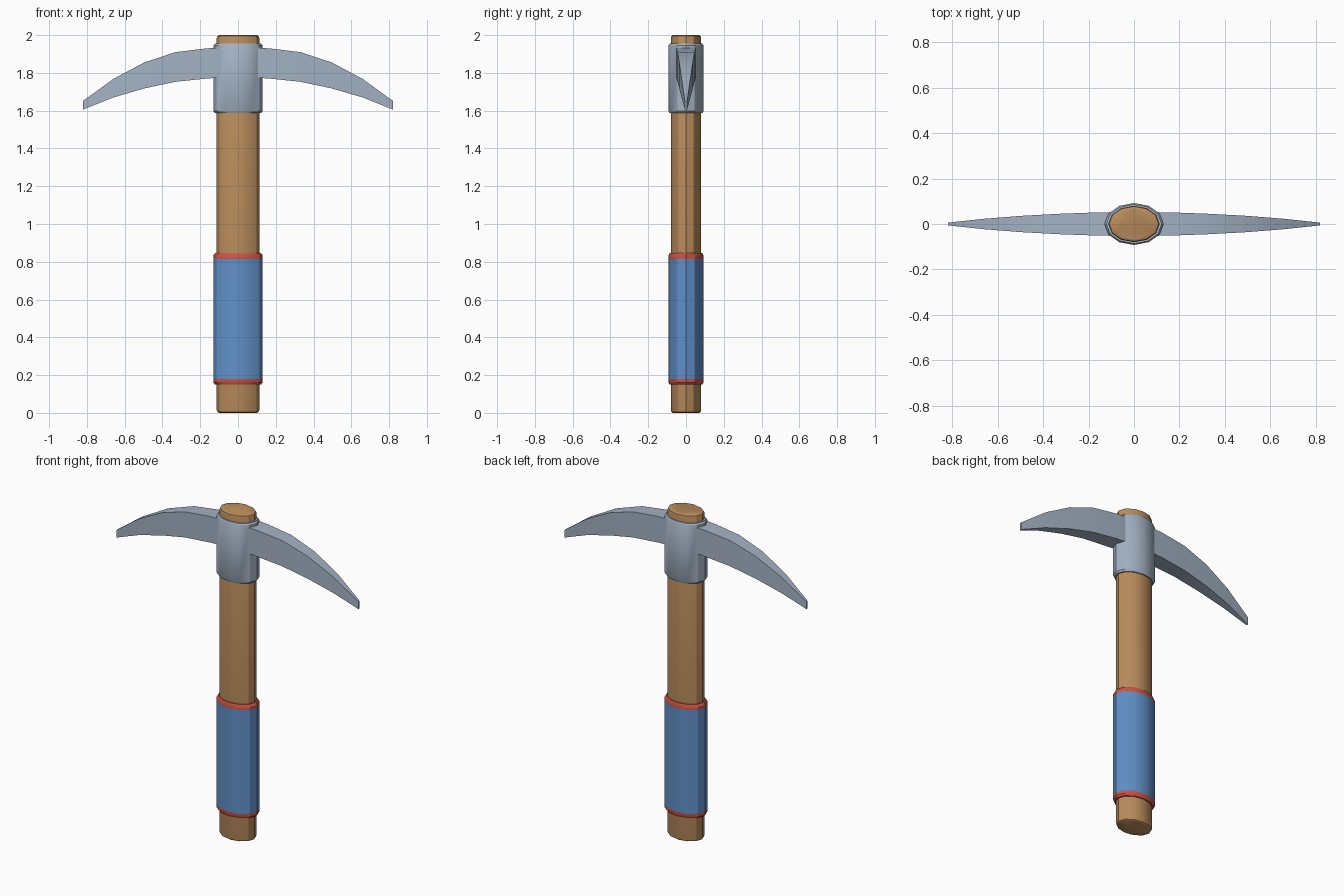
import bpy, bmesh, math

if "Cube" in bpy.data.objects:
    bpy.data.objects.remove(bpy.data.objects["Cube"])

SIDES = 12
ASPECT = 0.71  # the shaft is oval: depth / width


def material(name, color):
    m = bpy.data.materials.new(name)
    m.diffuse_color = (*color, 1)
    m.use_nodes = True
    m.node_tree.nodes["Principled BSDF"].inputs["Base Color"].default_value = m.diffuse_color
    return m


def finish(name, bm, mat):
    bmesh.ops.recalc_face_normals(bm, faces=bm.faces)
    me = bpy.data.meshes.new(name)
    bm.to_mesh(me)
    bm.free()
    ob = bpy.data.objects.new(name, me)
    bpy.context.collection.objects.link(ob)
    me.materials.append(mat)
    bpy.ops.object.select_all(action='DESELECT')
    ob.select_set(True)
    bpy.context.view_layer.objects.active = ob
    bpy.ops.object.shade_smooth_by_angle(angle=math.radians(32))
    return ob


def loft(bm, rings, capped):
    rows = [[bm.verts.new(p) for p in ring] for ring in rings]
    n = len(rows[0])
    for a, b in zip(rows, rows[1:]):
        for i in range(n):
            j = (i + 1) % n
            bm.faces.new((a[i], a[j], b[j], b[i]))
    if capped:
        bm.faces.new(rows[0])
        bm.faces.new(rows[-1])


def oval(name, profile, mat, capped=False):
    """Oval lathe from (half width, z) pairs."""
    angles = [2 * math.pi * i / SIDES for i in range(SIDES)]
    bm = bmesh.new()
    loft(bm, [[(r * math.cos(t), r * ASPECT * math.sin(t), z) for t in angles]
              for r, z in profile], capped)
    return finish(name, bm, mat)


wood = material("wood", (0.50, 0.27, 0.11))
steel = material("steel", (0.37, 0.45, 0.55))
blue = material("blue_wrap", (0.12, 0.28, 0.58))
red = material("red_band", (0.60, 0.09, 0.06))

# Wooden shaft with rounded ends
oval("handle", [(0.098, 0), (0.109, 0.005), (0.113, 0.018),
                (0.113, 1.982), (0.109, 1.995), (0.098, 2.0)], wood, True)

# Grip wrap and its two bands
oval("grip", [(0.130, 0.18), (0.130, 0.815)], blue)
oval("lower_band", [(0.110, 0.15), (0.122, 0.15), (0.130, 0.16), (0.130, 0.18)], red)
oval("upper_band", [(0.130, 0.815), (0.130, 0.835), (0.122, 0.846), (0.110, 0.846)], red)

# Steel socket around the shaft
oval("head_socket", [(0.110, 1.587), (0.122, 1.587), (0.130, 1.597),
                     (0.130, 1.945), (0.122, 1.955), (0.110, 1.955)], steel)

# Curved, tapering picks: x, half thickness, lower z, upper z
stations = [(0.09, 0.052, 1.775, 1.933), (0.165, 0.051, 1.770, 1.930),
            (0.33, 0.045, 1.753, 1.910), (0.495, 0.036, 1.718, 1.856),
            (0.66, 0.023, 1.670, 1.768), (0.82, 0.006, 1.606, 1.652)]
for side, name in ((1, "right_pick"), (-1, "left_pick")):
    bm = bmesh.new()
    loft(bm, [[(side * x, -y, lo), (side * x, y, lo), (side * x, y, hi), (side * x, -y, hi)]
              for x, y, lo, hi in stations], True)
    finish(name, bm, steel)
